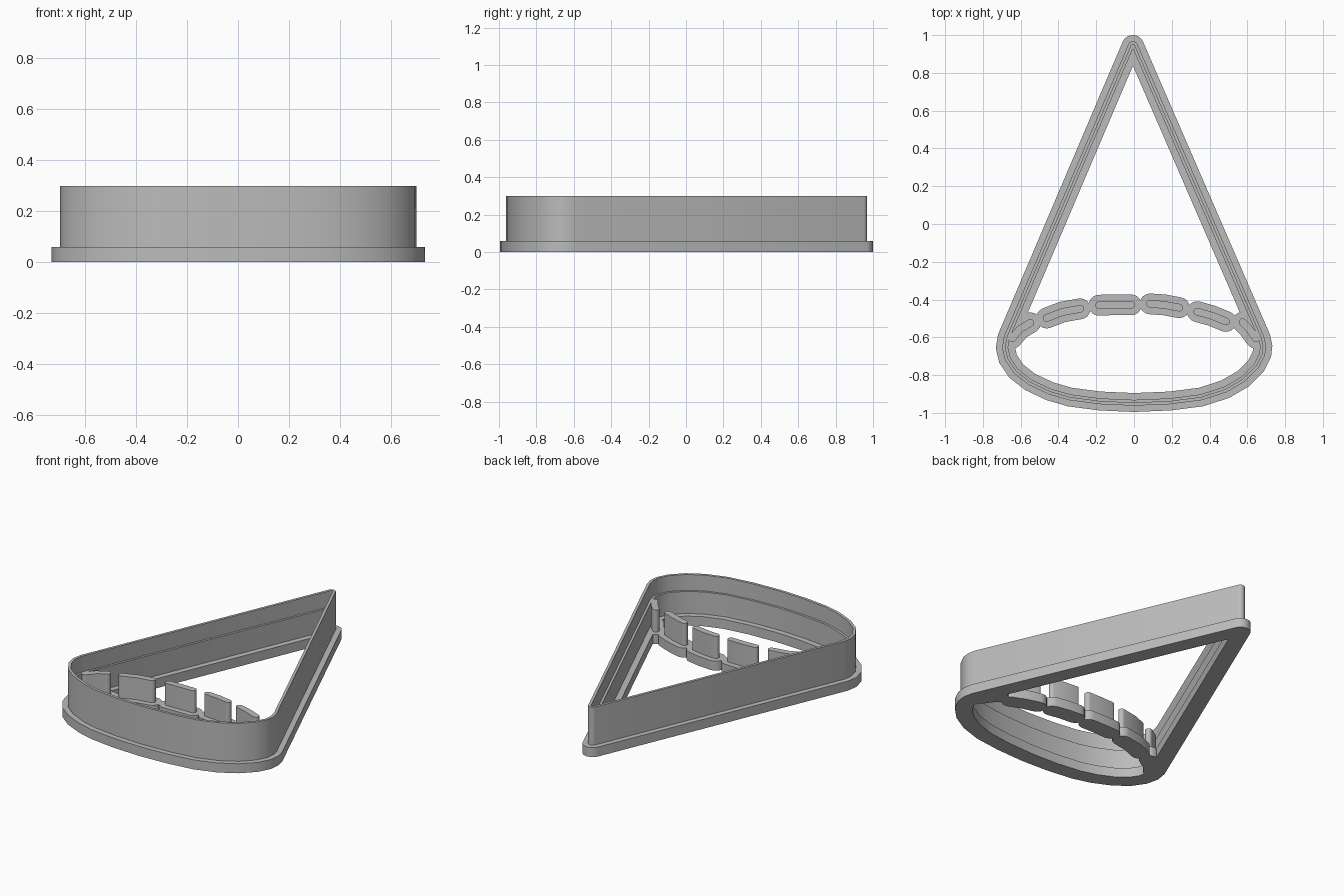
import bpy
import bmesh
import math
from mathutils import Vector

if "Cube" in bpy.data.objects:
    bpy.data.objects.remove(bpy.data.objects["Cube"], do_unlink=True)

# One plain plastic colour
grey = bpy.data.materials.new("grey_plastic")
grey.use_nodes = True
COLOUR = (0.5, 0.5, 0.5, 1)
grey.diffuse_color = COLOUR
grey.node_tree.nodes["Principled BSDF"].inputs["Base Color"].default_value = COLOUR

BASE_TOP, STEP_TOP, RIM_TOP = 0.06, 0.2, 0.3
TIP_RADIUS = 0.009
ARC_STEPS = 10


def finish(name, bm):
    """Turn a bmesh into a shaded, coloured object."""
    bmesh.ops.remove_doubles(bm, verts=bm.verts, dist=1e-5)
    bmesh.ops.recalc_face_normals(bm, faces=bm.faces)
    mesh = bpy.data.meshes.new(name)
    bm.to_mesh(mesh)
    bm.free()
    mesh.materials.append(grey)
    obj = bpy.data.objects.new(name, mesh)
    bpy.context.collection.objects.link(obj)
    bpy.ops.object.select_all(action="DESELECT")
    obj.select_set(True)
    bpy.context.view_layer.objects.active = obj
    bpy.ops.object.shade_smooth_by_angle(angle=math.radians(30))
    return obj


def normal(a, b):
    d = (b - a).normalized()
    return Vector((d.y, -d.x))


def arc(centre, radius, start, end):
    """Points turning counter-clockwise from angle start to end."""
    return [centre + radius * Vector((math.cos(t), math.sin(t)))
            for t in (start + (end - start) * i / ARC_STEPS for i in range(ARC_STEPS + 1))]


def mitre(n1, n2):
    return (n1 + n2) / (1 + n1.dot(n2))


# Outline of the wedge: curved bottom, straight sides, tip last
OUTLINE = [Vector(p) for p in (
    (-0.672, -0.6), (-0.681, -0.655), (-0.667, -0.714), (-0.624, -0.778),
    (-0.55, -0.836), (-0.444, -0.886), (-0.34, -0.916), (-0.18, -0.937),
    (0, -0.945), (0.19, -0.937), (0.355, -0.916), (0.482, -0.875),
    (0.577, -0.82), (0.646, -0.751), (0.677, -0.69), (0.682, -0.646),
    (0.672, -0.6), (-0.006, 0.964))]


def offset_loop(d):
    """Outline moved outward by d, with a rounded tip where there is room."""
    loop = []
    count = len(OUTLINE)
    for i, p in enumerate(OUTLINE):
        n1 = normal(OUTLINE[i - 1], p)
        n2 = normal(p, OUTLINE[(i + 1) % count])
        m = mitre(n1, n2)
        if i < count - 1:
            loop.append(p + m * d)
        elif d > -TIP_RADIUS:
            loop += arc(p - m * TIP_RADIUS, d + TIP_RADIUS,
                        math.atan2(n1.y, n1.x), math.atan2(n2.y, n2.x))
        else:
            loop += [p + m * d] * (ARC_STEPS + 1)
    return loop


# Cutter wall: stepped section swept round the outline
SECTION = ((0.05, 0), (0.05, BASE_TOP), (0.017, BASE_TOP), (0.017, RIM_TOP),
           (0, RIM_TOP), (0, STEP_TOP), (-0.014, STEP_TOP),
           (-0.014, BASE_TOP), (-0.05, BASE_TOP), (-0.05, 0))
bm = bmesh.new()
rings = [[bm.verts.new((p.x, p.y, z)) for p in offset_loop(d)] for d, z in SECTION]
for k, ring in enumerate(rings):
    after = rings[(k + 1) % len(rings)]
    for i in range(len(ring)):
        j = (i + 1) % len(ring)
        bm.faces.new((ring[i], ring[j], after[j], after[i]))
bmesh.ops.dissolve_degenerate(bm, dist=1e-5, edges=bm.edges)
finish("cutter_wall", bm)


def capsule(name, path, radius, top):
    """Upright slab with rounded ends that follows a short path."""
    path = [Vector(p) for p in path]
    loop = []
    for side in (path, path[::-1]):
        for a, b, c in zip(side, side[1:], side[2:]):
            loop.append(b + mitre(normal(a, b), normal(b, c)) * radius)
        n = normal(side[-2], side[-1])
        start = math.atan2(n.y, n.x)
        loop += arc(side[-1], radius, start, start + math.pi)
    bm = bmesh.new()
    face = bm.faces.new([bm.verts.new((p.x, p.y, 0)) for p in loop])
    made = bmesh.ops.extrude_face_region(bm, geom=[face], use_keep_orig=True)
    bmesh.ops.translate(bm, vec=(0, 0, top),
                        verts=[v for v in made["geom"] if isinstance(v, bmesh.types.BMVert)])
    finish(name, bm)


# Row of dashes dividing the wedge, each a thin blade on a wider foot
DASHES = (
    ((-0.645, -0.605), (-0.605, -0.557), (-0.548, -0.523)),
    ((-0.463, -0.498), (-0.38, -0.466), (-0.285, -0.449)),
    ((-0.185, -0.43), (-0.1, -0.427), (-0.015, -0.428)),
    ((0.085, -0.423), (0.16, -0.428), (0.24, -0.443)),
    ((0.335, -0.464), (0.41, -0.485), (0.487, -0.516)),
    ((0.575, -0.52), (0.605, -0.55), (0.645, -0.605)))
for i, path in enumerate(DASHES, 1):
    capsule(f"dash_foot_{i}", path, 0.055, BASE_TOP)
    capsule(f"dash_blade_{i}", path, 0.02, STEP_TOP)
